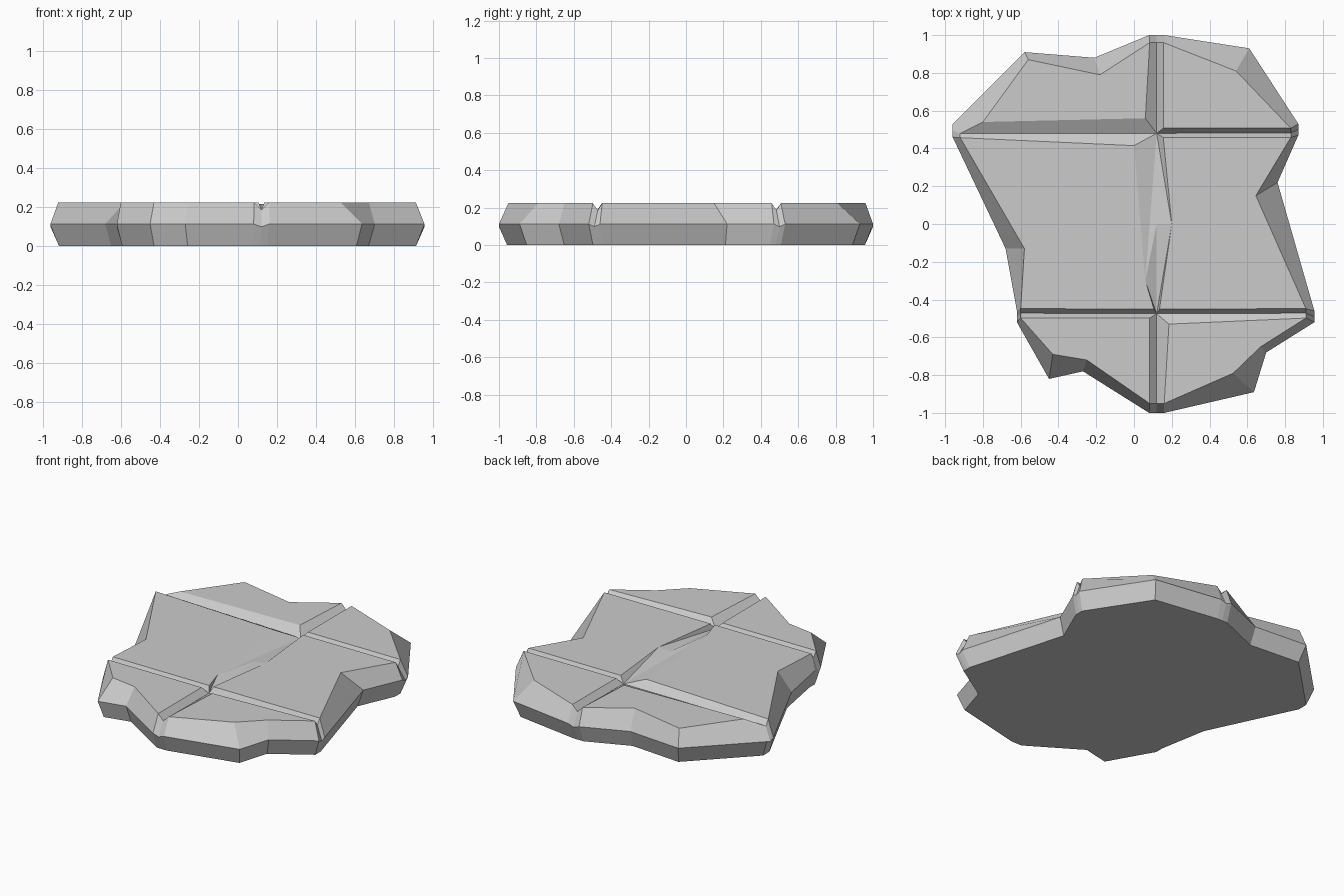
import bpy, bmesh

if "Cube" in bpy.data.objects:
    bpy.data.objects.remove(bpy.data.objects["Cube"])

MID, TOP = 0.112, 0.223

# widest outline of the slab at mid height, clockwise from the back joint;
# every joint end is a triple: edge, groove centre, edge
outer = [(.08, 1), (.12, 1), (.16, 1), (.61, .93),
         (.87, .53), (.87, .50), (.87, .47), (.76, .22),
         (.955, -.46), (.955, -.49), (.955, -.52), (.70, -.68), (.635, -.89),
         (.16, -1), (.12, -1), (.08, -1), (-.27, -.78), (-.45, -.82),
         (-.62, -.52), (-.62, -.49), (-.62, -.46), (-.68, -.13),
         (-.96, .46), (-.96, .495), (-.96, .53), (-.58, .91), (-.21, .88)]
# chipped upper outline, same order
upper = [(.083, .96), (.12, .96), (.157, .96), (.54, .81),
         (.83, .507), (.83, .483), (.83, .458), (.645, .15),
         (.91, -.448), (.91, -.472), (.91, -.498), (.67, -.65), (.525, -.79),
         (.16, -.95), (.12, -.95), (.083, -.95), (-.25, -.72), (-.43, -.69),
         (-.60, -.498), (-.60, -.472), (-.60, -.448), (-.58, -.13),
         (-.92, .457), (-.92, .48), (-.80, .54), (-.56, .87), (-.18, .79)]
lower = [(x * .955, y * .957) for x, y in outer]
joints = [1, 5, 9, 14, 19, 23]          # groove centres in the outlines
n = len(outer)

bm = bmesh.new()


def ring(points, z, drop):
    """Outline vertices, lowered at the groove centres."""
    return [bm.verts.new((x, y, z - (drop if i in joints else 0)))
            for i, (x, y) in enumerate(points)]


# underside and bevelled rim
rings = [ring(lower, 0, 0), ring(outer, MID, .014), ring(upper, TOP, .038)]
for a, b in zip(rings, rings[1:]):
    for i in range(n):
        j = (i + 1) % n
        bm.faces.new((a[i], a[j], b[j], b[i]))
bm.faces.new(rings[0])
rim = rings[2]

# inner corners of the six panels, each listed clockwise around its panel
corner_xy = [[(.155, .507)],
             [(.135, -.45), (.20, 0), (.155, .458)],
             [(.185, -.53)],
             [(.083, -.498)],
             [(.0, .415), (.06, -.30), (.105, -.45)],
             [(.06, .56)]]
corners = [[bm.verts.new((x, y, TOP)) for x, y in c] for c in corner_xy]

# bottoms of the two joint crossings and the worn middle of the long joint
back = bm.verts.new((.12, .48, TOP - .038))
front = bm.verts.new((.12, -.475, TOP - .038))
worn = bm.verts.new((.12, 0, TOP - .010))
crossing = [back, back, front, front, front, back]

for k, c in enumerate(joints):
    # flat panel following this joint
    nxt = joints[(k + 1) % 6]
    count = (nxt - c) % n
    edge = [rim[(c + s) % n] for s in range(1, count)]
    bm.faces.new(edge + corners[k])
    # two sloping sides of the joint
    before, after, x = corners[k - 1][0], corners[k][-1], crossing[k]
    bm.faces.new((rim[c - 1], rim[c], x, before))
    bm.faces.new((rim[c], rim[(c + 1) % n], after, x))

# shallow joint between the two crossings
for panel, ends in ((corners[1], (front, back)), (corners[4], (back, front))):
    bm.faces.new((ends[0], panel[0], panel[1]))
    bm.faces.new((ends[0], panel[1], worn))
    bm.faces.new((worn, panel[1], ends[1]))
    bm.faces.new((ends[1], panel[1], panel[2]))

bmesh.ops.recalc_face_normals(bm, faces=bm.faces)
mesh = bpy.data.meshes.new("stone_slab")
bm.to_mesh(mesh)
bm.free()
slab = bpy.data.objects.new("stone_slab", mesh)
bpy.context.collection.objects.link(slab)
